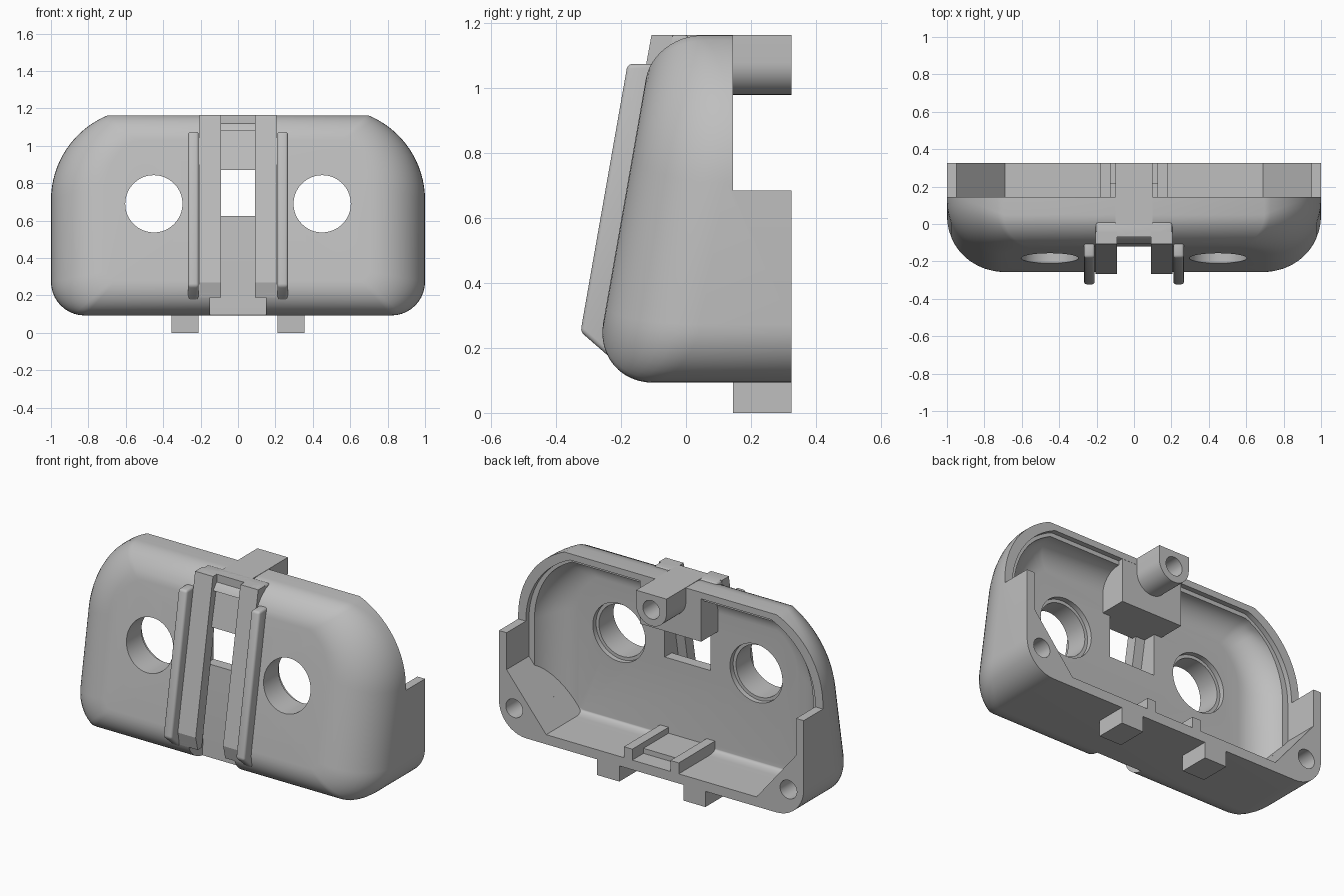
import bpy, bmesh
from math import asin, sin, cos, pi

cube = bpy.data.objects.get("Cube")
if cube:
    bpy.data.objects.remove(cube, do_unlink=True)

grey = bpy.data.materials.new("plain_grey")
grey.use_nodes = True
grey.diffuse_color = (0.52, 0.52, 0.52, 1)
grey.node_tree.nodes["Principled BSDF"].inputs["Base Color"].default_value = (0.52, 0.52, 0.52, 1)


def loft(name, rings):
    """Closed solid through matching rings of points."""
    bm = bmesh.new()
    loops = [[bm.verts.new(p) for p in ring] for ring in rings]
    n = len(loops[0])
    for a, b in zip(loops, loops[1:]):
        for i in range(n):
            j = (i + 1) % n
            bm.faces.new((a[i], a[j], b[j], b[i]))
    bm.faces.new(loops[0])
    bm.faces.new(loops[-1])
    bmesh.ops.recalc_face_normals(bm, faces=bm.faces)
    mesh = bpy.data.meshes.new(name)
    bm.to_mesh(mesh)
    bm.free()
    mesh.materials.append(grey)
    obj = bpy.data.objects.new(name, mesh)
    bpy.context.collection.objects.link(obj)
    return obj


def prism_x(name, profile, x0, x1):
    return loft(name, [[(x, y, z) for y, z in profile] for x in (x0, x1)])


def prism_y(name, profile, y0, y1):
    return loft(name, [[(x, y, z) for x, z in profile] for y in (y0, y1)])


def box(name, x0, x1, y0, y1, z0, z1):
    return prism_y(name, [(x0, z0), (x1, z0), (x1, z1), (x0, z1)], y0, y1)


def circle(x, z, r, n=48):
    return [(x + r * cos(2 * pi * i / n), z + r * sin(2 * pi * i / n)) for i in range(n)]


def apply_modifier(obj, mod):
    bpy.ops.object.select_all(action='DESELECT')
    bpy.context.view_layer.objects.active = obj
    obj.select_set(True)
    bpy.ops.object.modifier_apply(modifier=mod.name)


def cut(obj, cutter):
    cutter.hide_render = True
    mod = obj.modifiers.new("cut", 'BOOLEAN')
    mod.operation, mod.solver, mod.object = 'DIFFERENCE', 'EXACT', cutter
    apply_modifier(obj, mod)
    bpy.data.objects.remove(cutter, do_unlink=True)


def soften(obj, width):
    mod = obj.modifiers.new("soft_edges", 'BEVEL')
    mod.width, mod.segments = width, 3
    apply_modifier(obj, mod)


def smooth(obj):
    bpy.ops.object.select_all(action='DESELECT')
    bpy.context.view_layer.objects.active = obj
    obj.select_set(True)
    bpy.ops.object.shade_smooth_by_angle(angle=0.5)


def outline(half, bottom, top, corner, steps, arc_r, arc_z):
    """Mirrored outline: lower corners, then large upper arcs trimmed flat at the top."""
    cx, cz = corner
    right = []
    for i in range(steps + 1):
        a = -pi / 2 + pi / 2 * i / steps
        right.append((half - cx + cx * cos(a), bottom + cz + cz * sin(a)))
    end = asin((top - arc_z) / arc_r)
    for i in range(17):
        a = end * i / 16
        right.append((half - arc_r + arc_r * cos(a), arc_z + arc_r * sin(a)))
    return right + [(-x, z) for x, z in reversed(right)]


def front_y(z):
    return -0.26 + 0.175 * (z - 0.25)


def rounded_solid(name, outer, inner, face_y, back, steps=12):
    """Straight sides from the back that round over into the front face."""
    rings = [[(x, back, z) for x, z in outer]]
    for k in range(steps + 1):
        t = pi / 2 * k / steps
        f = 1 - cos(t)
        ring = []
        for (x0, z0), (x1, z1) in zip(outer, inner):
            x, z = x0 + (x1 - x0) * f, z0 + (z1 - z0) * f
            depth = min(0.3, max(abs(x1 - x0), abs(z1 - z0)))
            ring.append((x, face_y(z) + depth * (1 - sin(t)), z))
        rings.append(ring)
    return loft(name, rings)


# Housing: rounded body with a leaning front
shell = rounded_solid(
    "housing",
    outline(1, 0.093, 1.163, (0.18, 0.18), 10, 0.49, 0.71),
    outline(0.7, 0.28, 1.03, (0.05, 0.05), 10, 0.25, 0.8),
    front_y, 0.325)
cut(shell, box("step_cutter", -1.2, 1.2, 0.145, 0.5, 0.685, 1.4))

# Rounded cavity that leaves sloped screw corners standing
cavity = rounded_solid(
    "cavity_cutter",
    outline(0.93, 0.15, 1.1, (0.2, 0.2), 10, 0.45, 0.69),
    outline(0.72, 0.17, 0.98, (0.05, 0.05), 10, 0.25, 0.76),
    lambda z: -0.015, 0.4)
for s in (-1, 1):
    corner = [(0.986, 0.51), (0.69, 0.15), (0.65, 0.1), (0.986, 0.1)]
    cut(cavity, prism_y("corner_cutter", [(s * x, z) for x, z in corner], -0.2, 0.5))
cut(shell, cavity)
cut(shell, prism_y("ledge_cutter",
                   outline(0.95, 0.15, 1.125, (0.26, 0.316), 1, 0.47, 0.69), 0.115, 0.42))

# Round openings and blind screw holes
for s in (-1, 1):
    cut(shell, prism_y("hole_cutter", circle(s * 0.45, 0.69, 0.153, 64), -0.5, 0.1))
    cut(shell, prism_y("recess_cutter", circle(s * 0.45, 0.69, 0.172, 64), -0.045, 0.1))
    cut(shell, prism_y("screw_cutter", circle(s * 0.9, 0.25, 0.055, 32), 0.1, 0.4))

# Undercut channel, its upper slot and the window
cut(shell, prism_x("channel_cutter", [(-0.5, 0), (-0.12, 0), (-0.12, 0.1), (-0.075, 0.7), (-0.5, 0.7)],
                   -0.15, 0.15))
slot = [(-0.5, 0.65), (-0.12, 0.65), (-0.12, 0.87), (-0.075, 1.08), (-0.5, 1.08)]
cut(shell, prism_x("slot_cutter", slot, -0.15, 0.15))
cut(shell, box("window_cutter", -0.15, 0.15, -0.5, 0.1, 0.625, 0.87))
smooth(shell)

# Guide rails, bottom tabs and floor ribs on both sides
outer_rail = [(-0.325, 0.25), (-0.18, 1.075), (-0.08, 1.075), (-0.15, 0.35), (-0.18, 0.15), (-0.21, 0.15)]
inner_rail = [(-0.248, 0.19), (front_y(0.27) - 0.012, 0.27), (front_y(1.163) - 0.006, 1.165),
              (front_y(1.163) + 0.06, 1.165), (front_y(0.19) + 0.06, 0.19)]
for s, side in ((1, "left"), (-1, "right")):
    rail = prism_x(side + "_outer_rail", outer_rail, s * 0.21, s * 0.267)
    soften(rail, 0.014)
    smooth(rail)
    prism_x(side + "_inner_rail", inner_rail, s * 0.09, s * 0.207)
    box(side + "_bottom_tab", s * 0.21, s * 0.355, 0.145, 0.325, 0, 0.12)
    box(side + "_floor_rib", s * 0.125, s * 0.18, -0.04, 0.325, 0.11, 0.215)
box("floor_step", -0.13, 0.13, -0.04, 0.22, 0.11, 0.18)

# Top cap over the channel, notched above the slot
cap = box("top_cap", -0.205, 0.205, -0.108, 0.01, 1.08, 1.165)
soften(cap, 0.015)
cut(cap, box("notch_cutter", -0.09, 0.09, -0.3, -0.07, 1, 1.3))
smooth(cap)

# Hanging block behind the upper slot
block_side = [(-0.115, 0.87), (0.144, 0.87), (0.144, 1.14), (-0.06, 1.14)]
prism_x("hanging_block", block_side, -0.2, 0.2)

# Screw tongue with a rounded underside
under = [(0.1 * cos(pi + pi * i / 24), 1.08 + 0.1 * sin(pi + pi * i / 24)) for i in range(25)]
tongue = prism_y("screw_tongue", under + [(0.1, 1.165), (-0.1, 1.165)], -0.04, 0.325)
cut(tongue, prism_y("tongue_screw_cutter", circle(0, 1.075, 0.055, 32), 0.15, 0.4))
smooth(tongue)
